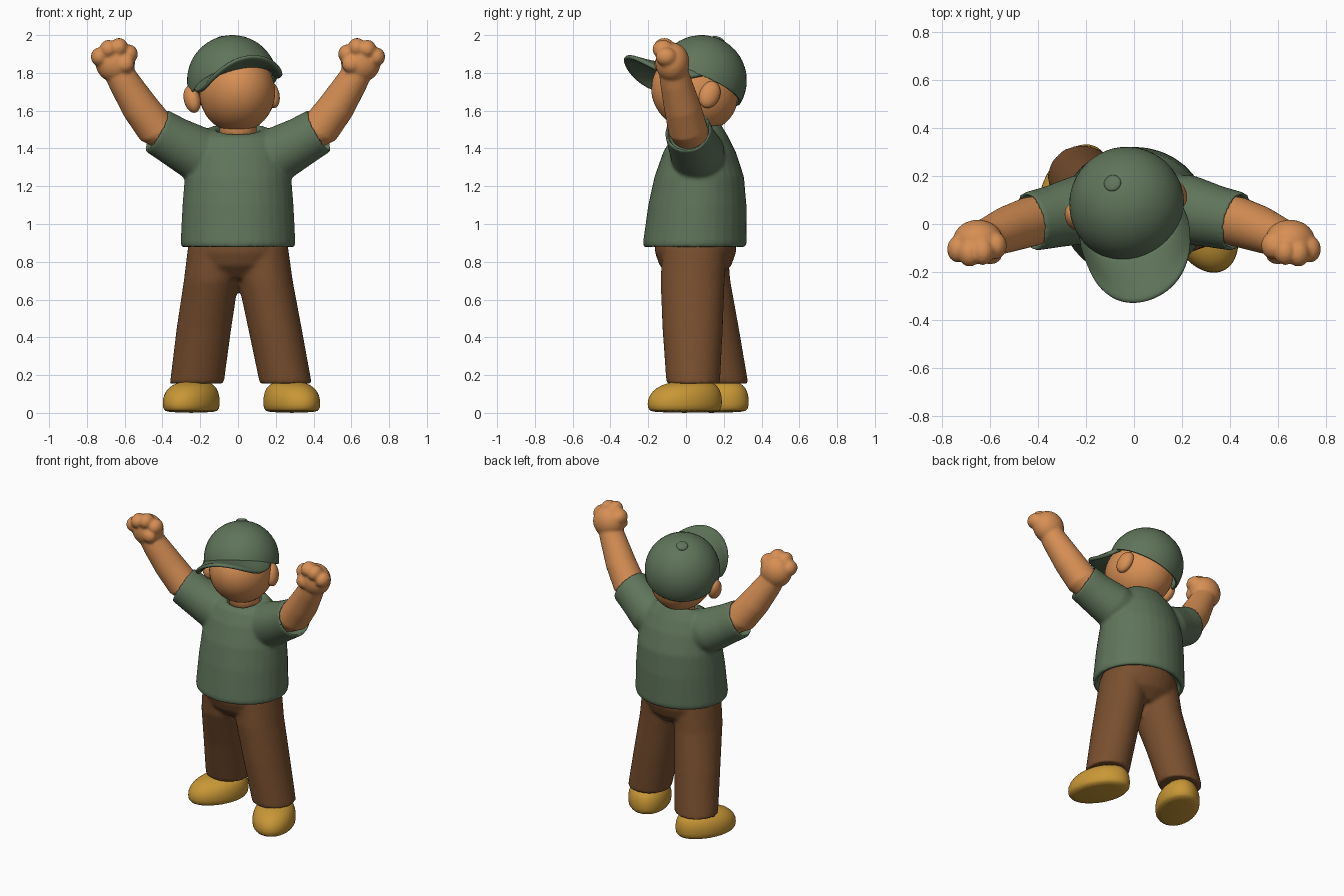
import bpy, bmesh, math
from mathutils import Vector, Matrix

if "Cube" in bpy.data.objects:
    bpy.data.objects.remove(bpy.data.objects["Cube"])


def material(name, rgb):
    m = bpy.data.materials.new(name)
    m.diffuse_color = (*rgb, 1)
    m.use_nodes = True
    m.node_tree.nodes["Principled BSDF"].inputs["Base Color"].default_value = m.diffuse_color
    return m


GREEN = material("green cloth", (0.115, 0.175, 0.103))
BROWN = material("brown trousers", (0.19, 0.078, 0.028))
SKIN = material("skin", (0.68, 0.275, 0.09))
YELLOW = material("yellow shoes", (0.58, 0.31, 0.037))


def loft(bm, rings, seg=32):
    """Closed tube through elliptical rings (centre, ra, rb, normal)."""
    loops = []
    for c, ra, rb, n in rings:
        n = Vector(n).normalized()
        a = Vector((0, 1, 0)).cross(n).normalized()
        b = n.cross(a)
        loops.append([bm.verts.new(Vector(c) + a * ra * math.cos(t) + b * rb * math.sin(t))
                      for t in (2 * math.pi * i / seg for i in range(seg))])
    for p, q in zip(loops, loops[1:]):
        for i in range(seg):
            j = (i + 1) % seg
            bm.faces.new((p[i], p[j], q[j], q[i]))
    bm.faces.new(loops[0][::-1])
    bm.faces.new(loops[-1])


def ball(bm, c, r, rot=None):
    """Ellipsoid with centre c, radii r, optional rotation."""
    m = Matrix.Translation(c) @ (rot or Matrix()) @ Matrix.Diagonal((*r, 1))
    bmesh.ops.create_uvsphere(bm, u_segments=40, v_segments=24, radius=1, matrix=m)


def finish(bm, name, mat, voxel=0, smooth=6, subsurf=0, solid=0, recalc=True):
    if recalc:
        bmesh.ops.recalc_face_normals(bm, faces=bm.faces)
    me = bpy.data.meshes.new(name)
    bm.to_mesh(me)
    bm.free()
    ob = bpy.data.objects.new(name, me)
    bpy.context.collection.objects.link(ob)
    me.materials.append(mat)
    me.polygons.foreach_set("use_smooth", [True] * len(me.polygons))
    if solid:
        md = ob.modifiers.new("thickness", 'SOLIDIFY')
        md.thickness, md.offset = solid, -1
    if voxel:
        md = ob.modifiers.new("blend", 'REMESH')
        md.mode, md.voxel_size, md.use_smooth_shade = 'VOXEL', voxel, True
        md = ob.modifiers.new("soften", 'SMOOTH')
        md.factor, md.iterations = 0.5, smooth
    if subsurf:
        md = ob.modifiers.new("subdivide", 'SUBSURF')
        md.levels = md.render_levels = subsurf
    return ob


Z = (0, 0, 1)

# Shirt: torso with recessed hem and neck opening, plus two sleeves with open cuffs
bm = bmesh.new()
torso = [(0.93, 0.045, 0.272, 0.242), (0.88, 0.045, 0.275, 0.245), (0.877, 0.045, 0.298, 0.268),
         (0.90, 0.047, 0.304, 0.275), (1.10, 0.06, 0.294, 0.26), (1.25, 0.07, 0.282, 0.237),
         (1.38, 0.072, 0.255, 0.193), (1.46, 0.075, 0.222, 0.15)]
rings = [((0, y, z), rx, ry, Z) for z, y, rx, ry in torso]
tilt = (0, -0.25, 1)
rings += [((0, 0.07, 1.505), 0.16, 0.115, tilt), ((0, 0.07, 1.505), 0.115, 0.108, tilt),
          ((0, 0.07, 1.45), 0.108, 0.1, tilt)]
loft(bm, rings)
for s in (-1, 1):
    n = (0.86 * s, -0.2, 0.48)
    sleeve = [(0.12, 0.07, 1.33, 0.14), (0.22, 0.06, 1.375, 0.145), (0.34, 0.03, 1.44, 0.13),
              (0.432, 0.01, 1.495, 0.124), (0.434, 0.01, 1.496, 0.11), (0.39, 0.02, 1.47, 0.108)]
    loft(bm, [((x * s, y, z), r, r, n) for x, y, z, r in sleeve])
finish(bm, "shirt", GREEN, voxel=0.011, smooth=5)

# Trousers: hips blended into two striding legs
bm = bmesh.new()
loft(bm, [((0, 0.05, z), rx, ry, Z) for z, rx, ry in
          ((0.71, 0.13, 0.12), (0.78, 0.235, 0.19), (0.85, 0.263, 0.215), (0.92, 0.255, 0.215))])
legs = (
    [(0.253, 0.038, 0.155, 0.138, 0.142), (0.195, 0.035, 0.45, 0.142, 0.16),
     (0.145, 0.035, 0.7, 0.145, 0.17), (0.125, 0.045, 0.88, 0.14, 0.17)],
    [(-0.218, 0.198, 0.155, 0.143, 0.132), (-0.18, 0.13, 0.45, 0.145, 0.15),
     (-0.142, 0.065, 0.7, 0.145, 0.17), (-0.125, 0.05, 0.88, 0.14, 0.17)])
for leg in legs:
    loft(bm, [((x, y, z), rx, ry, Z) for x, y, z, rx, ry in leg])
finish(bm, "trousers", BROWN, voxel=0.012, smooth=8)

# Shoes, turned outwards
foot = [(0, 0, 0.118, 0.19), (0.02, 0, 0.135, 0.207), (0.07, 0, 0.138, 0.211),
        (0.115, 0.01, 0.127, 0.192), (0.15, 0.025, 0.1, 0.155), (0.17, 0.045, 0.05, 0.09)]
for name, s, x, y in (("left_shoe", 1, 0.285, -0.007), ("right_shoe", -1, -0.248, 0.135)):
    bm = bmesh.new()
    loft(bm, [((0, cy, z), rx, ry, Z) for z, cy, rx, ry in foot])
    bm.transform(Matrix.Translation((x, y, 0)) @ Matrix.Rotation(math.radians(25 * s), 4, 'Z'))
    finish(bm, name, YELLOW, subsurf=1)

# Raised arms with fists
arm = [(0.32, 0.04, 1.43, 0.09), (0.43, 0.01, 1.5, 0.104), (0.52, -0.02, 1.62, 0.097),
       (0.605, -0.055, 1.755, 0.083), (0.63, -0.065, 1.8, 0.078)]
fingers = [(0.577, -0.09, 1.9), (0.63, -0.115, 1.935), (0.685, -0.122, 1.925), (0.732, -0.105, 1.885)]
for name, s in (("left_arm", 1), ("right_arm", -1)):
    bm = bmesh.new()
    loft(bm, [((x * s, y, z), r, r, (0.5 * s, -0.2, 0.8)) for x, y, z, r in arm])
    ball(bm, (0.65 * s, -0.072, 1.855), (0.105, 0.09, 0.105))
    for x, y, z in fingers:
        ball(bm, (x * s, y, z), (0.047, 0.056, 0.05))
    ball(bm, (0.6 * s, -0.13, 1.845), (0.05, 0.038, 0.045))  # thumb
    finish(bm, name, SKIN, voxel=0.009, smooth=4)

# Tilted head frame: up, forward and sideways axes
up = Vector((-0.25, 0.37, 0.9)).normalized()
back = Vector((-0.15, 0.9, -0.4))
back = (back - up * back.dot(up)).normalized()
side = back.cross(up)
TILT = Matrix((side, back, up)).transposed().to_4x4()
CAP = Matrix.Translation((-0.03, 0.082, 1.76)) @ TILT

# Head, neck and ears
bm = bmesh.new()
ball(bm, (-0.004, 0.045, 1.697), (0.2, 0.235, 0.207), TILT)
loft(bm, [((0, 0.07, 1.42), 0.098, 0.095, Z), ((0, 0.075, 1.6), 0.098, 0.1, Z)])
finish(bm, "head", SKIN)
bm = bmesh.new()
ball(bm, (-0.243, 0.03, 1.66), (0.043, 0.055, 0.075), TILT)
ball(bm, (0.178, 0.125, 1.685), (0.04, 0.055, 0.075), TILT)
finish(bm, "ears", SKIN)

# Cap crown: open dome
bm = bmesh.new()
ball(bm, (0, 0, 0), (0.24, 0.24, 0.24))
bmesh.ops.bisect_plane(bm, geom=bm.verts[:] + bm.edges[:] + bm.faces[:],
                       plane_co=(0, 0, -0.035), plane_no=(0, 0, -1), clear_outer=True)
bm.transform(CAP)
finish(bm, "cap_crown", GREEN, solid=0.015, recalc=False)

# Cap button
bm = bmesh.new()
ball(bm, (0, 0, 0.24), (0.036, 0.036, 0.014))
bm.transform(CAP)
finish(bm, "cap_button", GREEN)

# Cap brim: arched plate from the dome edge forward
bm = bmesh.new()
N, K = 24, 6
grid = []
for i in range(N + 1):
    th = math.radians(-84 + 168 * i / N)
    inner = Vector((0.228 * math.sin(th), -0.228 * math.cos(th)))
    outer = Vector((0.24 * math.sin(th), -0.43 * math.cos(th) ** 0.7))
    row = []
    for k in range(K + 1):
        p = inner.lerp(outer, k / K)
        d = (p - inner).length
        z = -0.015 - 0.15 * d - 1.2 * p.x ** 2 * min(1, d / 0.12)
        row.append(bm.verts.new((p.x, p.y, z)))
    grid.append(row)
for i in range(N):
    for k in range(K):
        bm.faces.new((grid[i][k], grid[i][k + 1], grid[i + 1][k + 1], grid[i + 1][k]))
bm.transform(CAP)
finish(bm, "cap_brim", GREEN, solid=0.024, subsurf=1, recalc=False)
